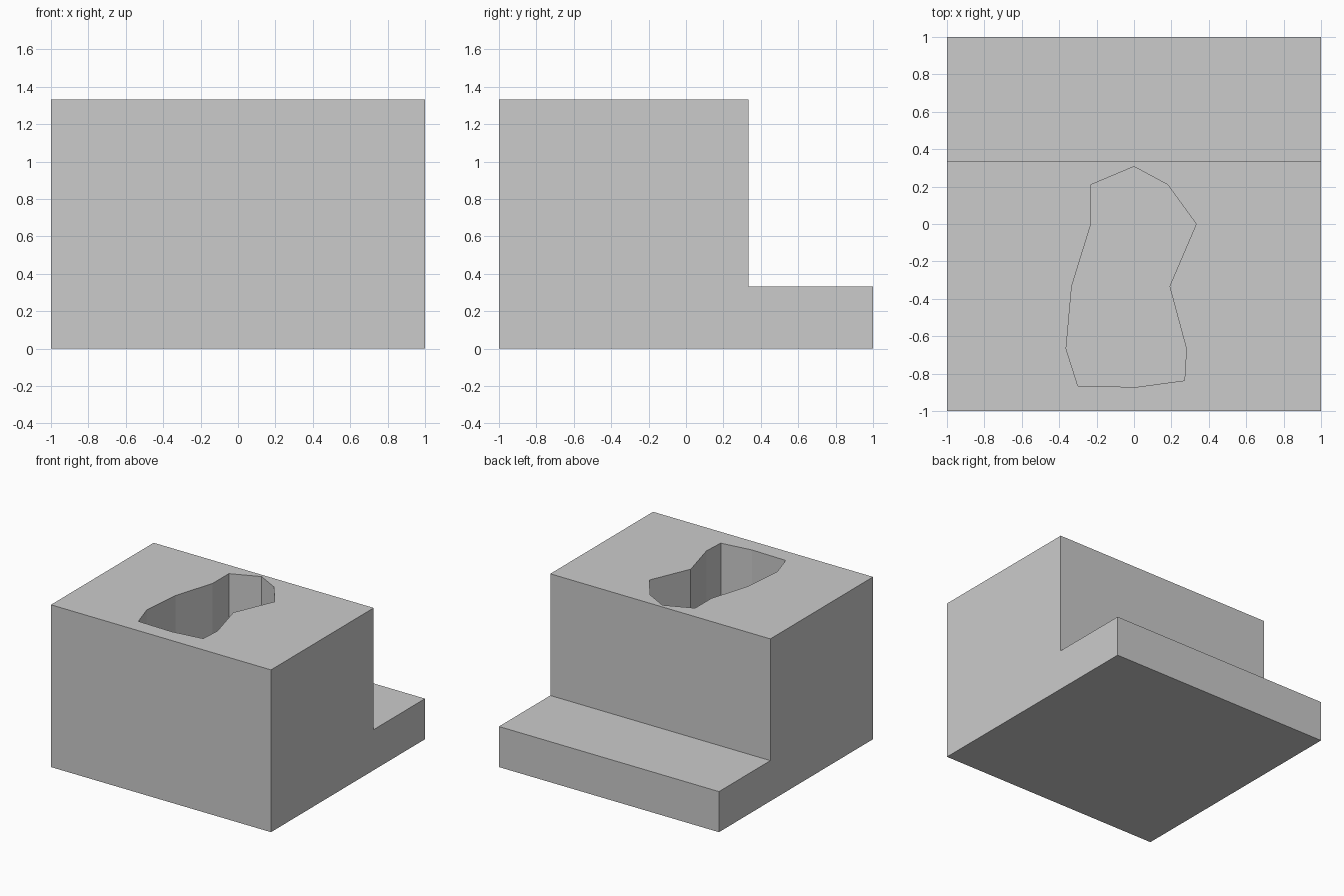
import bpy, bmesh
from mathutils import Vector

if "Cube" in bpy.data.objects:
    bpy.data.objects.remove(bpy.data.objects["Cube"])

STEP = 1 / 3      # height of the ledge, depth line of the tall part and pocket floor
TOP = 4 / 3


def prism(name, points, direction):
    """Extrude a closed outline along a direction into a solid object."""
    bm = bmesh.new()
    face = bm.faces.new([bm.verts.new(p) for p in points])
    out = bmesh.ops.extrude_face_region(bm, geom=[face], use_keep_orig=True)
    moved = [g for g in out["geom"] if isinstance(g, bmesh.types.BMVert)]
    bmesh.ops.translate(bm, verts=moved, vec=Vector(direction))
    bmesh.ops.recalc_face_normals(bm, faces=bm.faces)
    mesh = bpy.data.meshes.new(name)
    bm.to_mesh(mesh)
    bm.free()
    obj = bpy.data.objects.new(name, mesh)
    bpy.context.collection.objects.link(obj)
    return obj


# Stepped block: L-shaped side profile swept across x
profile = [(-1, 0), (1, 0), (1, STEP), (STEP, STEP), (STEP, TOP), (-1, TOP)]
block = prism("stepped_block", [(-1, y, z) for y, z in profile], (2, 0, 0))

# Pocket outline sunk from the top down to the ledge level
outline = [(0, 0.307), (0.18, 0.21), (0.333, 0), (0.19, -0.333),
           (0.28, -0.667), (0.27, -0.837), (0.01, -0.872), (-0.30, -0.865),
           (-0.363, -0.667), (-0.333, -0.333), (-0.23, 0), (-0.23, 0.21)]
cutter = prism("pocket_cutter", [(x, y, STEP) for x, y in outline], (0, 0, 1.2))
cutter.hide_render = True

# Cut the pocket, then discard the cutter
cut = block.modifiers.new("pocket", "BOOLEAN")
cut.operation = "DIFFERENCE"
cut.solver = "EXACT"
cut.object = cutter
bpy.context.view_layer.objects.active = block
bpy.ops.object.modifier_apply(modifier=cut.name)
bpy.data.objects.remove(cutter)
